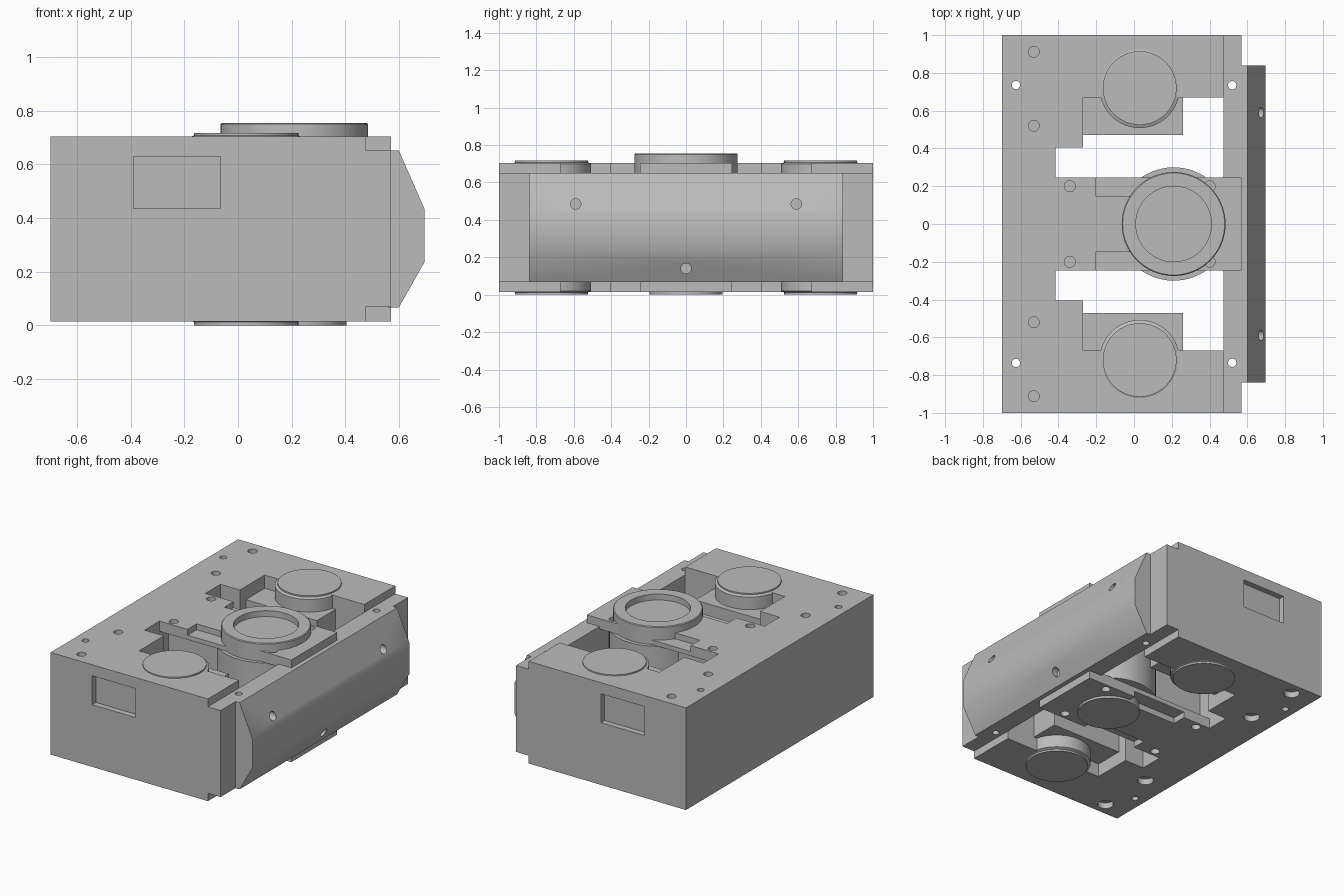
import bpy, bmesh, math
from mathutils import Matrix, Vector

cube = bpy.data.objects.get("Cube")
if cube:
    bpy.data.objects.remove(cube)

GREY = (0.5, 0.5, 0.5, 1)
mat = bpy.data.materials.new("plain_grey")
mat.use_nodes = True
mat.diffuse_color = GREY
mat.node_tree.nodes["Principled BSDF"].inputs["Base Color"].default_value = GREY

MID = 0.36              # mid height of the block
BOT, TOP = 0.015, 0.705
BAR = 0.245             # half width of the central bar
MAIN_X, SIDE_X, SIDE_Y = 0.21, 0.03, 0.72


def make(name, bm):
    bmesh.ops.recalc_face_normals(bm, faces=bm.faces)
    mesh = bpy.data.meshes.new(name)
    bm.to_mesh(mesh)
    bm.free()
    mesh.materials.append(mat)
    obj = bpy.data.objects.new(name, mesh)
    bpy.context.scene.collection.objects.link(obj)
    return obj


def prism(name, outline, a, b, axis="z"):
    """Extrude a closed outline from a to b along z (xy outline) or y (xz outline)."""
    place = (lambda u, v, w: (u, v, w)) if axis == "z" else (lambda u, v, w: (u, w, v))
    bm = bmesh.new()
    face = bm.faces.new([bm.verts.new(place(u, v, a)) for u, v in outline])
    grown = bmesh.ops.extrude_face_region(bm, geom=[face])["geom"]
    move = Vector(place(0, 0, b - a))
    bmesh.ops.translate(bm, vec=move, verts=[g for g in grown if isinstance(g, bmesh.types.BMVert)])
    return make(name, bm)


def box(name, x, y, z):
    y0, y1 = sorted(y)
    return prism(name, [(x[0], y0), (x[1], y0), (x[1], y1), (x[0], y1)], *z)


def rod(name, center, radius, length, axis="z", sides=24):
    bm = bmesh.new()
    turn = Matrix.Rotation(math.pi / 2, 4, "Y") if axis == "x" else Matrix.Identity(4)
    bmesh.ops.create_cone(bm, cap_ends=True, segments=sides, radius1=radius, radius2=radius,
                          depth=length, matrix=Matrix.Translation(center) @ turn)
    return make(name, bm)


def lathe(name, x, y, profile, sides=64):
    """Spin an (r, z) profile that starts and ends on the axis."""
    bm = bmesh.new()
    verts = [bm.verts.new((r, 0, z)) for r, z in profile]
    edges = [bm.edges.new(pair) for pair in zip(verts, verts[1:])]
    bmesh.ops.spin(bm, geom=verts + edges, axis=(0, 0, 1), cent=(0, 0, 0),
                   angle=2 * math.pi, steps=sides)
    bmesh.ops.remove_doubles(bm, verts=bm.verts, dist=0.0001)
    bmesh.ops.translate(bm, vec=(x, y, 0), verts=bm.verts)
    return make(name, bm)


def cut(target, cutters):
    for tool in cutters:
        mod = target.modifiers.new("cut", "BOOLEAN")
        mod.operation, mod.solver, mod.object = "DIFFERENCE", "EXACT", tool
    bpy.context.view_layer.update()
    result = target.evaluated_get(bpy.context.evaluated_depsgraph_get())
    mesh = bpy.data.meshes.new_from_object(result)
    target.modifiers.clear()
    target.data = mesh
    for tool in cutters:
        bpy.data.objects.remove(tool)


# Main block and its cut-outs
body = box("body", (-0.7, 0.57), (-1, 1), (BOT, TOP))
tools = []
for s in (-1, 1):
    # through pockets beside the central bar
    steps = [(-0.415, BAR), (0.475, BAR), (0.475, 0.67), (0.26, 0.67),
             (0.26, 0.47), (-0.27, 0.47), (-0.27, 0.405), (-0.415, 0.405)]
    tools.append(prism("pocket", [(x, s * y) for x, y in steps], -0.1, 0.9))
    # hollow below the bar plates
    tools.append(box("hollow", (-0.415, 0.474), (s * 0.15, s * 0.3), (MID - 0.275, MID + 0.275)))
    # window recess on each end
    tools.append(box("window", (-0.39, -0.065), (s * 0.96, s * 1.1), (0.435, 0.63)))
    for t in (-1, 1):
        high, edge = MID + t * 0.5, MID + t * 0.345
        span = lambda depth: sorted((edge - t * depth, high))
        # stepped edge strip, ledge by each round cap, notch in the bar
        tools.append(box("strip", (0.475, 0.7), (s * BAR, s * 1.1), span(0.053)))
        tools.append(box("ledge", (-0.27, 0.261), (s * 0.46, s * 0.67), span(0.09)))
        tools.append(box("notch", (-0.205, 0.2), (s * 0.148, s * 0.32), span(0.04)))
        for x in (-0.34, 0.4):
            tools.append(rod("screw", (x, s * 0.2, edge), 0.029, 0.07))
    # through bolt holes, blind holes above, counterbores below
    for x in (-0.625, 0.52):
        tools.append(rod("bolt", (x, s * 0.735, MID), 0.022, 1))
    for y in (0.52, 0.912):
        tools.append(rod("blind", (-0.53, s * y, TOP), 0.029, 0.08))
        tools.append(rod("counterbore", (-0.53, s * y, BOT), 0.05, 0.08))
cut(body, tools)

# Faceted bumper along the +x side
bumper = prism("side_bumper", [(0.56, 0.067), (0.6, 0.067), (0.695, 0.235),
                               (0.695, 0.435), (0.6, 0.652), (0.56, 0.652)], -0.84, 0.84, "y")
cut(bumper, [rod("hole", (0.67, y, z), 0.028, 0.12, "x")
             for y, z in ((-0.59, 0.485), (0.59, 0.485), (0, 0.14))])

# Central barrel with its raised ring and lower cap
lathe("central_barrel", MAIN_X, 0, [(0, 0.085), (0.3, 0.085), (0.3, 0.635), (0, 0.635)])
lathe("central_ring", MAIN_X, 0, [(0, 0.6), (0.275, 0.6), (0.275, 0.75), (0.27, 0.755),
                                  (0.2, 0.755), (0.2, 0.715), (0, 0.715)])
lathe("central_lower_cap", MAIN_X, 0, [(0, 0), (0.195, 0), (0.195, 0.09), (0, 0.09)])

# Round caps, one collared cylinder at each end
for side, y in (("front", -SIDE_Y), ("back", SIDE_Y)):
    lathe(side + "_round_cap", SIDE_X, y, [
        (0, 0), (0.195, 0), (0.195, 0.012), (0.212, 0.02), (0.212, 0.7),
        (0.195, 0.708), (0.195, 0.717), (0, 0.717)])

# Soft shading on round parts, crisp edges elsewhere
bpy.ops.object.select_all(action="DESELECT")
for obj in bpy.context.scene.objects:
    if obj.type == "MESH" and mat.name in obj.data.materials:
        obj.select_set(True)
        bpy.context.view_layer.objects.active = obj
bpy.ops.object.shade_smooth_by_angle(angle=math.radians(30))
